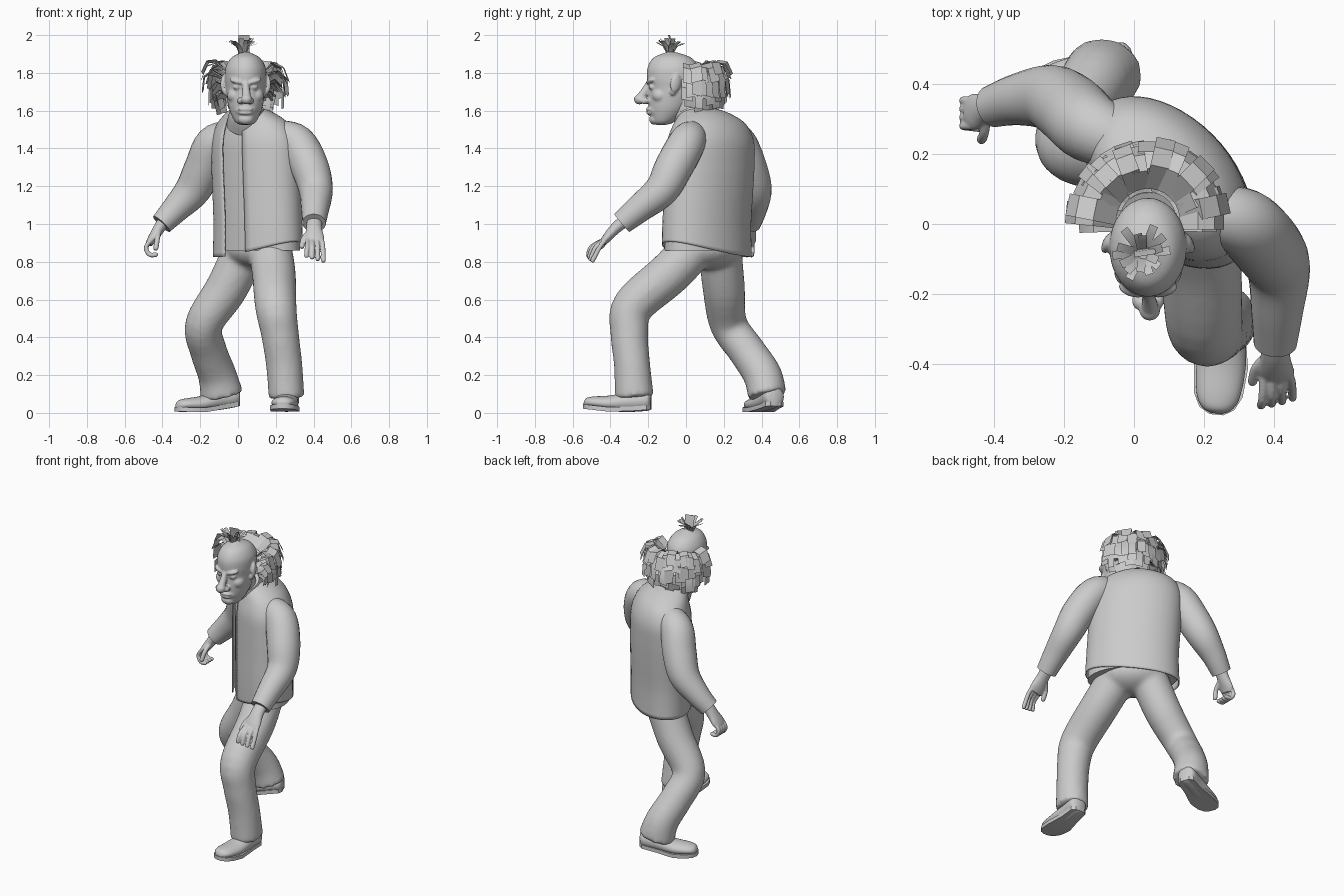
import bpy, bmesh, math, random
from mathutils import Vector as V

if "Cube" in bpy.data.objects:
    bpy.data.objects.remove(bpy.data.objects["Cube"])
random.seed(4)
YAW = math.radians(-45)


def finish(name, bm, angle=50):
    me = bpy.data.meshes.new(name)
    bm.to_mesh(me)
    bm.free()
    me.shade_smooth()
    me.set_sharp_from_angle(angle=math.radians(angle))
    ob = bpy.data.objects.new(name, me)
    bpy.context.collection.objects.link(ob)
    return ob


def spline(pts, n):
    """Catmull-Rom through rows of x, y, z, radius a, radius b."""
    p = [tuple(q) if len(q) == 5 else tuple(q) + (q[3],) for q in pts]
    p = [p[0]] + p + [p[-1]]
    out = []
    for i in range(1, len(p) - 2):
        for k in range(n):
            t = k / n
            out.append([0.5 * (2 * b + (c - a) * t + (2 * a - 5 * b + 4 * c - d) * t * t
                               + (3 * b - a - 3 * c + d) * t ** 3)
                        for a, b, c, d in zip(*p[i - 1:i + 3])])
    return out + [list(p[-1])]


def loft(name, pts, side=(1, 0, 0), axis=None, gap=0, sides=24, n=5):
    """Elliptical rings swept along a path; gap leaves a slit at the front."""
    rows = spline(pts, n)
    bm, rings = bmesh.new(), []
    cs = [V(r[:3]) for r in rows]
    for i, r in enumerate(rows):
        t = V(axis) if axis else (cs[min(i + 1, len(cs) - 1)] - cs[max(i - 1, 0)]).normalized()
        s = (V(side) - t * t.dot(V(side))).normalized()
        o = t.cross(s)
        ring = []
        for k in range(sides + (1 if gap else 0)):
            a = -math.pi / 2 + gap + (2 * math.pi - 2 * gap) * k / sides
            ring.append(bm.verts.new(cs[i] + s * r[3] * math.cos(a) + o * r[4] * math.sin(a)))
        rings.append(ring)
    for a, b in zip(rings, rings[1:]):
        for k in range(sides):
            j = k + 1 if gap else (k + 1) % sides
            bm.faces.new((a[k], a[j], b[j], b[k]))
    if not gap:
        bm.faces.new(rings[0])
        bm.faces.new(rings[-1])
    bmesh.ops.recalc_face_normals(bm, faces=bm.faces)
    return finish(name, bm)


def ball(name, loc, size, rot=(0, 0, 0)):
    bm = bmesh.new()
    bmesh.ops.create_uvsphere(bm, u_segments=20, v_segments=12, radius=1)
    ob = finish(name, bm)
    ob.location, ob.scale, ob.rotation_euler = loc, size, rot
    return ob


def fuse(obs, voxel, smooth):
    """Join parts into the first one and blend them into one skin."""
    bpy.ops.object.select_all(action='DESELECT')
    for o in obs:
        o.select_set(True)
    bpy.context.view_layer.objects.active = obs[0]
    bpy.ops.object.join()
    m = obs[0].modifiers.new("skin", 'REMESH')
    m.mode, m.voxel_size, m.use_smooth_shade = 'VOXEL', voxel, True
    m = obs[0].modifiers.new("blend", 'SMOOTH')
    m.factor, m.iterations = .5, smooth


def finger(name, pts, r):
    pts = [V(p) for p in pts]
    tip = pts[-1] + (pts[-1] - pts[-2]).normalized() * r * 0.7
    return loft(name, [(*p, r) for p in pts] + [(*tip, r * 0.35)], side=(0.8, 0.6, 0.1), sides=10, n=4)


# Jacket with a slanted hem, shirt underneath, collar
across = (math.cos(YAW), math.sin(YAW), 0)
body = [(.105, .11, .825, .285, .18), (.105, .11, 1.0, .28, .18), (.1, .12, 1.18, .28, .182),
        (.095, .127, 1.32, .28, .182), (.09, .13, 1.44, .272, .177), (.08, .125, 1.53, .225, .15),
        (.065, .1, 1.585, .145, .118), (.05, .07, 1.612, .085, .085)]
jacket = loft("jacket", body, across, (0, 0, 1), gap=.27, sides=44)
for v in jacket.data.vertices:
    if v.co.z < 1:
        v.co.z += (1 - v.co.z) / .175 * .08 * max(0, v.co.x + .1) / .45 * max(0, .36 - v.co.y) / .4
mod = jacket.modifiers.new("cloth", 'SOLIDIFY')
mod.thickness, mod.offset = .006, -1
loft("shirt", [(x, y, z + (.035 if z < .9 else -.012), a - .015, b - .015) for x, y, z, a, b in body],
     across, (0, 0, 1), sides=40)
loft("collar", [(.05, .06, 1.53, .11, .1), (.047, .03, 1.57, .1, .095), (.045, .01, 1.61, .088, .088)])
loft("neck", [(.05, .06, 1.5, .075), (.045, 0, 1.6, .075), (.04, -.03, 1.7, .08)])

# Sleeves
loft("left_sleeve", [(.21, .03, 1.47, .08), (.31, .005, 1.43, .098), (.38, -.065, 1.3, .101),
                     (.412, -.13, 1.18, .09), (.408, -.25, 1.08, .074), (.403, -.34, 1.005, .062)])
loft("right_sleeve", [(-.03, .23, 1.47, .08), (-.125, .275, 1.425, .1), (-.18, .325, 1.3, .103),
                      (-.24, .36, 1.18, .094), (-.33, .355, 1.08, .074), (-.405, .335, 1.0, .06)],
     side=(0, 1, 0))

# Hands: relaxed left hand, curled right hand
hand = [loft("left_hand", [(.405, -.31, 1.03, .04, .035), (.403, -.375, .975, .042, .03),
                           (.405, -.42, .925, .052, .024), (.41, -.44, .9, .045, .018)])]
for i in range(4):
    x, e = .37 + i * .024, (.025, .015, .0, -.02)[i]
    hand.append(finger("finger", [(x, -.425, .92), (x - .004 + i * .004, -.475 - e, .88),
                                  (x - .008 + i * .006, -.505 - e * .5, .83 - i * .008)], .0125))
hand.append(finger("thumb", [(.38, -.375, .96), (.348, -.41, .925), (.338, -.45, .88)], .014))
fuse(hand, .005, 2)
hand = [loft("right_hand", [(-.39, .34, 1.02, .04, .034), (-.425, .33, .965, .042, .03),
                            (-.455, .32, .92, .052, .024), (-.47, .315, .895, .045, .02)], side=(0, 1, 0))]
for i in range(4):
    y = .28 + i * .024
    hand.append(finger("finger", [(-.462, y, .915), (-.487, y, .875), (-.468, y - .003, .838),
                                  (-.432, y - .006, .838)], .0125))
hand.append(finger("thumb", [(-.42, .3, .955), (-.427, .26, .92), (-.435, .24, .87)], .014))
fuse(hand, .005, 2)

# Trousers
fuse([loft("trousers", [(.17, .04, .87, .115), (.19, -.09, .735, .116), (.2, -.28, .565, .11),
                        (.222, -.3, .42, .1), (.245, -.285, .25, .096), (.257, -.273, .08, .095, .104)]),
      loft("leg", [(.04, .18, .87, .115), (-.06, .2, .66, .112), (-.18, .225, .47, .1),
                   (-.157, .32, .33, .098), (-.11, .405, .2, .102), (-.085, .43, .09, .115, .103)]),
      ball("seat", (.105, .12, .87), (.2, .16, .11), (0, 0, YAW))], .014, 6)


# Shoes: lofted upper on a thin sole, heel and toe can lift
def shoe(name, heel, toe, heel_lift, toe_lift):
    h, t = V((*heel, 0)), V((*toe, 0))
    d = (t - h).normalized()
    s = V((-d.y, d.x, 0))

    def up(f, z):
        return V((0, 0, z + heel_lift * max(0, 1 - f * 1.6) + toe_lift * max(0, f * 2 - 1)))
    shape = [(0, .03, .045), (.06, .055, .055), (.3, .06, .055), (.6, .07, .042), (.85, .062, .032),
             (.96, .042, .024), (1, .015, .01)]
    loft(name + "_upper", [(*(h + (t - h) * f + up(f, .025 + hh * .5)), w, hh)
                           for f, w, hh in shape], side=s, axis=d)
    bm = bmesh.new()
    edge = [(0, .03), (.05, .052), (.3, .058), (.62, .077), (.85, .07), (.96, .05), (1.01, .02)]
    rows = [[[bm.verts.new(h + (t - h) * f + s * w * k + up(f, z)) for k in (-1, 1)]
             for f, w in edge] for z in (.002, .026)]
    for a, b in zip(range(6), range(1, 7)):
        lo, hi = rows
        for r in rows:
            bm.faces.new((r[a][0], r[a][1], r[b][1], r[b][0]))
        for k in (0, 1):
            bm.faces.new((lo[a][k], lo[b][k], hi[b][k], hi[a][k]))
    for e in (0, -1):
        bm.faces.new((rows[0][e][0], rows[0][e][1], rows[1][e][1], rows[1][e][0]))
    bmesh.ops.recalc_face_normals(bm, faces=bm.faces)
    finish(name + "_sole", bm, 35)


shoe("left_shoe", (.27, -.185), (.235, -.54), .015, .02)
shoe("right_shoe", (.0, .475), (-.325, .345), .035, .005)

# Head, blended from skull and features
HX = .04
head = [loft("head", [(HX, -.13, 1.525, .025, .025), (HX, -.12, 1.54, .055, .058), (HX, -.095, 1.6, .084, .1),
                      (HX, -.08, 1.66, .098, .12), (HX, -.07, 1.72, .105, .126), (HX, -.067, 1.77, .11, .14),
                      (HX, -.067, 1.83, .106, .136), (HX, -.072, 1.88, .076, .1), (HX, -.077, 1.905, .03, .04),
                      (HX, -.08, 1.912, .008, .01)], axis=(0, 0, 1), sides=32),
        loft("nose", [(HX, -.19, 1.755, .017, .017), (HX + .003, -.212, 1.71, .02, .022),
                      (HX + .005, -.24, 1.67, .025, .024)], sides=14),
        ball("nose_tip", (HX + .005, -.246, 1.66), (.03, .03, .027)),
        ball("chin", (HX, -.165, 1.555), (.042, .03, .03)),
        ball("muzzle", (HX, -.165, 1.605), (.058, .035, .042)),
        ball("lip", (HX, -.195, 1.608), (.042, .017, .01)),
        ball("lip", (HX, -.193, 1.588), (.036, .017, .011))]
for s in (-1, 1):
    head += [ball("nostril", (HX + s * .027, -.218, 1.652), (.019, .026, .018)),
             ball("brow", (HX + s * .045, -.188, 1.755), (.042, .02, .014), (0, -s * .25, s * .3)),
             ball("eye", (HX + s * .043, -.178, 1.725), (.024, .02, .015)),
             ball("cheek", (HX + s * .055, -.135, 1.68), (.042, .045, .04)),
             ball("ear", (HX + s * .115, -.055, 1.745), (.015, .03, .05), (-.2, 0, s * .4)),
             ball("ear_lobe", (HX + s * .107, -.07, 1.7), (.014, .016, .02))]
fuse(head, .006, 2)


# Hair made of flat strips
def strip(bm, pts, wide):
    prev = None
    for p in pts:
        pair = [bm.verts.new(p + wide * k) for k in (-1, 1)]
        if prev:
            bm.faces.new((prev[0], prev[1], pair[1], pair[0]))
        prev = pair


bm = bmesh.new()
layers = [[(.09, 1.8), (.15, 1.855), (.2, 1.84), (.228, 1.77)],
          [(.1, 1.77), (.165, 1.81), (.21, 1.77), (.218, 1.69)],
          [(.1, 1.73), (.155, 1.755), (.195, 1.71), (.195, 1.64)],
          [(.08, 1.69), (.13, 1.7), (.165, 1.665), (.15, 1.6)]]
for prof in layers:
    for k in range(17):
        a = math.radians(2 + 176 * k / 16 + random.uniform(-4, 4))
        d = V((math.cos(a), math.sin(a), 0))
        w = V((-d.y, d.x, random.uniform(-.3, .3))) * random.uniform(.022, .032)
        f, dz = random.uniform(.93, 1.06), random.uniform(-.02, .02)
        strip(bm, [V((HX, .01, z + dz * i / 2)) + d * r * (f if i else 1)
                   for i, (r, z) in enumerate(prof)], w)
finish("back_hair", bm, 40)

bm = bmesh.new()
for k in range(16):
    a = 2 * math.pi * k / 16 + random.uniform(-.15, .15)
    d, r = V((math.cos(a), math.sin(a), 0)), random.uniform(.045, .088)
    base = V((.025, -.085, 1.895))
    strip(bm, [base + d * .01, base + d * r * .45 + V((0, 0, .045)),
               V((base.x, base.y, 1.995 - r * .4 + random.uniform(-.01, .01))) + d * r],
          V((-d.y, d.x, 0)) * .012)
strip(bm, [V((.03, -.07, 1.9)), V((.03, -.075, 1.95)), V((.032, -.09, 2.0))], V((.03, .005, 0)))
finish("top_tuft", bm, 40)
